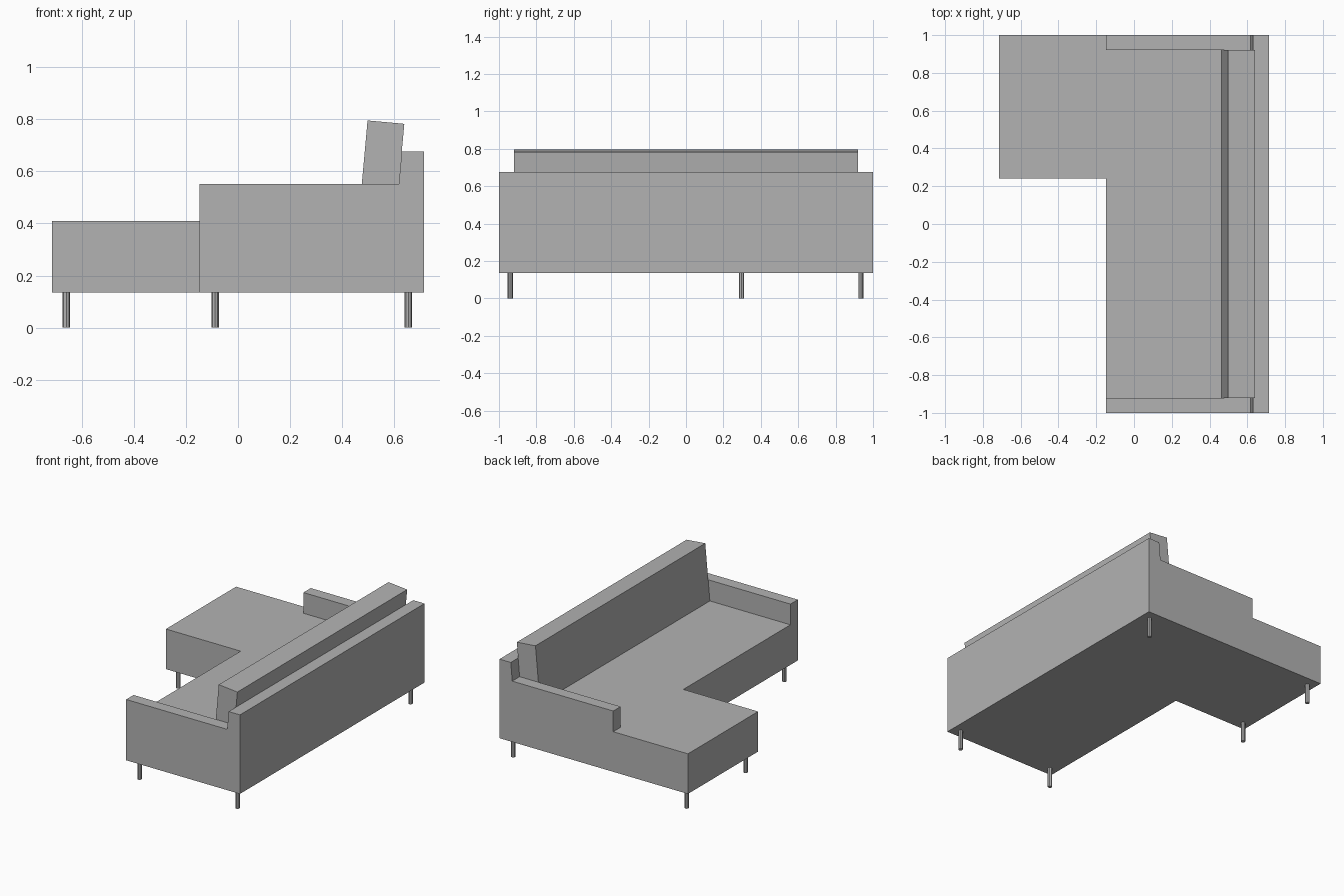
import bpy, bmesh
from mathutils import Vector

cube = bpy.data.objects.get("Cube")
if cube:
    bpy.data.objects.remove(cube, do_unlink=True)

grey = bpy.data.materials.new("grey fabric")
grey.use_nodes = True
COLOUR = (0.45, 0.45, 0.45, 1)
grey.diffuse_color = COLOUR
grey.node_tree.nodes["Principled BSDF"].inputs["Base Color"].default_value = COLOUR


def prism(name, outline, offset):
    """Extrude a closed outline of 3D points along an offset."""
    bm = bmesh.new()
    face = bm.faces.new([bm.verts.new(p) for p in outline])
    grown = bmesh.ops.extrude_face_region(bm, geom=[face], use_keep_orig=True)
    moved = [v for v in grown["geom"] if isinstance(v, bmesh.types.BMVert)]
    bmesh.ops.translate(bm, verts=moved, vec=Vector(offset))
    bmesh.ops.recalc_face_normals(bm, faces=bm.faces)
    mesh = bpy.data.meshes.new(name)
    bm.to_mesh(mesh)
    bm.free()
    mesh.materials.append(grey)
    obj = bpy.data.objects.new(name, mesh)
    bpy.context.collection.objects.link(obj)
    return obj


def side_prism(name, profile, y0, y1):
    """Extrude an x-z profile across the sofa."""
    return prism(name, [(x, y0, z) for x, z in profile], (0, y1 - y0, 0))


BACK, FRONT, CHAISE = 0.715, -0.148, -0.715
BOTTOM, SEAT, ARM, REST = 0.135, 0.41, 0.552, 0.677
LEAN = 0.092  # backward slope of the cushion and backrest


def lean_x(z):
    return 0.605 + LEAN * (z - SEAT)


# L-shaped seat with chaise
seat_plan = [(BACK, -1), (BACK, 1), (CHAISE, 1), (CHAISE, 0.24), (FRONT, 0.24), (FRONT, -1)]
prism("seat_base", [(x, y, BOTTOM) for x, y in seat_plan], (0, 0, SEAT - BOTTOM))

# Backrest with a sloping inner face
side_prism("backrest", [(lean_x(SEAT), SEAT), (BACK, SEAT), (BACK, REST), (lean_x(REST), REST)], -1, 1)

# Armrests
arm_profile = [(FRONT, SEAT), (lean_x(SEAT), SEAT), (lean_x(ARM), ARM), (FRONT, ARM)]
for name, y0 in (("right_armrest", -1), ("left_armrest", 0.92)):
    side_prism(name, arm_profile, y0, y0 + 0.08)

# Tilted back cushion
side_prism("back_cushion", [(0.463, SEAT), (lean_x(SEAT), SEAT), (lean_x(0.783), 0.783), (0.498, 0.796)], -0.92, 0.92)

# Round legs
for i, (x, y) in enumerate([(0.655, -0.94), (0.655, 0.935), (-0.088, -0.94), (-0.66, 0.297), (-0.66, 0.935)]):
    bpy.ops.mesh.primitive_cylinder_add(vertices=8, radius=0.014, depth=BOTTOM, location=(x, y, BOTTOM / 2))
    leg = bpy.context.object
    leg.name = f"leg_{i + 1}"
    leg.data.materials.append(grey)
